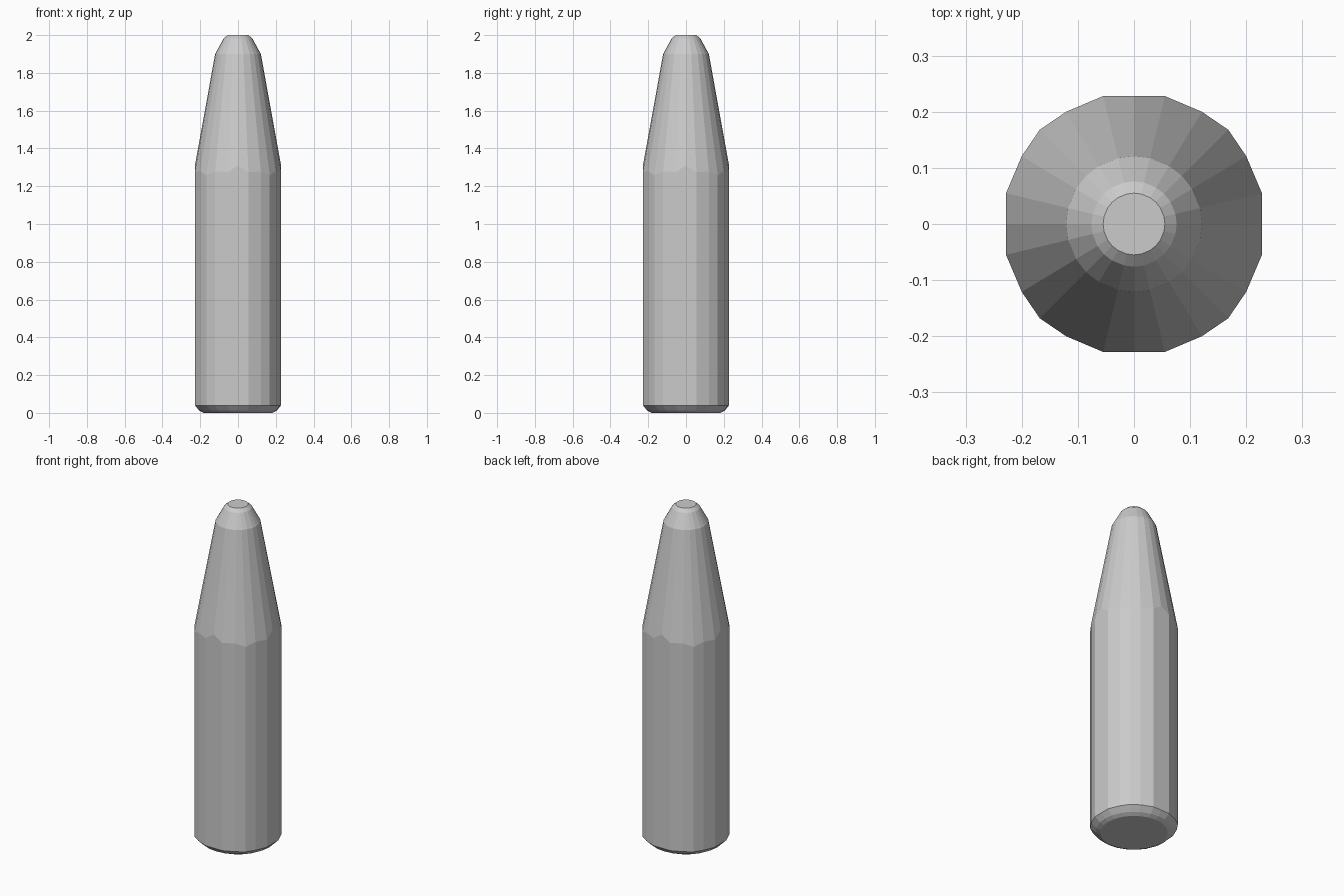
import bpy, bmesh
from math import hypot

if "Cube" in bpy.data.objects:
    bpy.data.objects.remove(bpy.data.objects["Cube"])

# Quarter of the faceted shaft cross-section, repeated by rotation
quarter = [(0.228, 0.0), (0.228, 0.055), (0.2, 0.121), (0.168, 0.168),
           (0.121, 0.2), (0.055, 0.228)]
section = []
for _ in range(4):
    section += quarter
    quarter = [(-y, x) for x, y in quarter]


def shoulder_z(r):
    # Height where the round cone meets the faceted shaft
    return 1.31 - (r - 0.228) / 0.183


def round_ring(radius, z):
    return [(x / hypot(x, y) * radius, y / hypot(x, y) * radius, z) for x, y in section]


# Rings from base to tip
rings = [
    round_ring(0.182, 0.0),
    round_ring(0.205, 0.012),
    [(x, y, 0.04) for x, y in section],
    [(x, y, shoulder_z(hypot(x, y))) for x, y in section],
    round_ring(0.121, 1.9),
    round_ring(0.076, 1.982),
    round_ring(0.055, 2.0),
]

bm = bmesh.new()
loops = [[bm.verts.new(p) for p in ring] for ring in rings]
n = len(section)
for low, high in zip(loops, loops[1:]):
    for i in range(n):
        j = (i + 1) % n
        bm.faces.new((low[i], low[j], high[j], high[i]))

# Base and tip caps
bm.faces.new(loops[0][::-1])
bm.faces.new(loops[-1])
bmesh.ops.recalc_face_normals(bm, faces=bm.faces[:])

mesh = bpy.data.meshes.new("tapered_post")
bm.to_mesh(mesh)
bm.free()
post = bpy.data.objects.new("tapered_post", mesh)
bpy.context.collection.objects.link(post)
